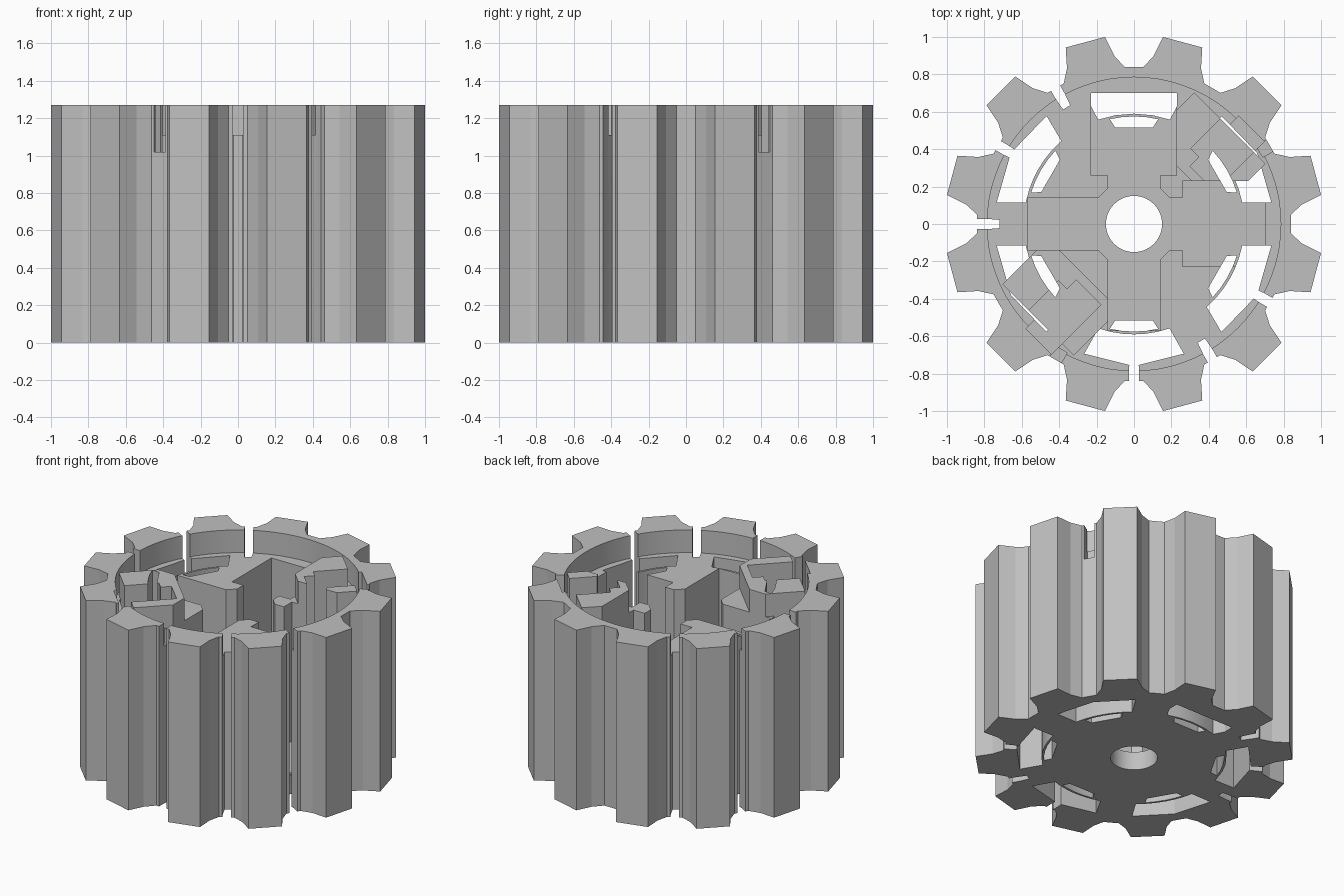
import bpy, bmesh
from math import sin, cos, radians, pi
from mathutils import Matrix

if "Cube" in bpy.data.objects:
    bpy.data.objects.remove(bpy.data.objects["Cube"])

HEIGHT, DECK, FLOOR = 1.27, 1.11, 0.13
LOW, HIGH = -0.1, HEIGHT + 0.1

grey = bpy.data.materials.new("plain grey")
grey.use_nodes = True
colour = (0.53, 0.53, 0.53, 1)
grey.diffuse_color = colour
grey.node_tree.nodes["Principled BSDF"].inputs["Base Color"].default_value = colour


def polar(r, deg):
    return (r * cos(radians(deg)), r * sin(radians(deg)))


def circle(r, n=72):
    return [polar(r, 360 * i / n) for i in range(n)]


def rect(x0, x1, y0, y1):
    return [(x0, y0), (x1, y0), (x1, y1), (x0, y1)]


def prism(name, points, z0, z1, turn=0):
    """Upright prism from a counter-clockwise outline, turned about z."""
    bm = bmesh.new()
    face = bm.faces.new([bm.verts.new((x, y, z0)) for x, y in points])
    top = bmesh.ops.extrude_face_region(bm, geom=[face])["geom"]
    bmesh.ops.translate(bm, vec=(0, 0, z1 - z0),
                        verts=[v for v in top if isinstance(v, bmesh.types.BMVert)])
    bmesh.ops.recalc_face_normals(bm, faces=bm.faces)
    bm.transform(Matrix.Rotation(radians(turn), 4, "Z"))
    mesh = bpy.data.meshes.new(name)
    bm.to_mesh(mesh)
    bm.free()
    mesh.materials.append(grey)
    obj = bpy.data.objects.new(name, mesh)
    bpy.context.collection.objects.link(obj)
    return obj


def combine(tool, operation="DIFFERENCE"):
    mod = body.modifiers.new("combine", "BOOLEAN")
    mod.operation, mod.solver, mod.object = operation, "EXACT", tool
    bpy.context.view_layer.objects.active = body
    bpy.ops.object.modifier_apply(modifier=mod.name)
    bpy.data.objects.remove(tool)


def cut(points, z0=LOW, z1=HIGH, turn=0):
    combine(prism("cutter", points, z0, z1, turn))


# Twelve-toothed outer body
outline = []
for i in range(12):
    a = 30 * i
    for r, off in ((0.84, -3.4), (0.84, 3.4), (0.906, 6.7),
                   (1.012, 8.85), (1.012, 21.15), (0.906, 23.3)):
        outline.append(polar(r, a + off))
body = prism("toothed_drum", outline, 0, HEIGHT)

# Round recess in the top
cut(circle(0.785), DECK)

# Outer windows between the six spokes
for a in range(30, 390, 60):
    if a == 90:
        window = [polar(0.59, d) for d in (-19, -10, 0, 10, 19)]
        window += [(0.63, 0.23), (0.70, 0.23), (0.70, -0.23), (0.63, -0.23)]
    else:
        window = [polar(0.59, d) for d in (-18.8, -12, -6, 0, 6, 12, 18.8)]
        window += [polar(0.743, 21), polar(0.76, 0), polar(0.743, -21)]
    cut(window[::-1], turn=a)

# Two tall corner blocks
for a in (45, 225):
    combine(prism("corner_block", rect(0.38, 0.725, -0.27, 0.27), FLOOR, HEIGHT, a), "UNION")

# Stepped pocket in each block, mirrored across the other diagonal
socket = [(0.43, -0.18), (0.805, -0.18), (0.805, 0.012), (0.735, 0.012),
          (0.735, 0.07), (0.50, 0.07), (0.50, 0.007), (0.43, 0.007)]
cut(socket, 0.3, HIGH, 45)
cut([(s, -t) for s, t in socket[::-1]], 0.3, HIGH, 225)

# Rectangular bays at the back and left
for a in (0, 90):
    cut(rect(0.26, 0.70, -0.227, 0.229), FLOOR, HIGH, a)

# Cross-shaped channels with chamfered corners
arm = 0.14
cross = []
for a, reach in ((0, 0.3), (90, 0.3), (180, 0.57), (270, 0.57)):
    turn = Matrix.Rotation(radians(a), 2)
    for p in ((0.19, -arm), (reach, -arm), (reach, arm), (0.19, arm)):
        x, y = p
        cross.append((x * turn[0][0] + y * turn[0][1], x * turn[1][0] + y * turn[1][1]))
cut(cross, FLOOR, HIGH)

# Inner windows
for a in range(30, 390, 60):
    cut([(0.515, -0.10)] + [polar(0.575, d) for d in (-13, -6.5, 0, 6.5, 13)]
        + [(0.515, 0.10)], turn=a)

# Slits between teeth
for a in (120, 150, 180, 270, 300, 330):
    cut([(0.72, -0.022), (0.79, -0.028), (0.90, -0.028),
         (0.90, 0.028), (0.79, 0.028), (0.72, 0.022)], turn=a)
for a in (30, 240):
    cut(rect(0.775, 0.90, -0.035, 0.035), 1.02, HIGH, a)

# Shaft bore
cut(circle(0.15, 48))

bpy.ops.object.select_all(action="DESELECT")
body.select_set(True)
bpy.context.view_layer.objects.active = body
bpy.ops.object.shade_smooth_by_angle(angle=radians(12))
